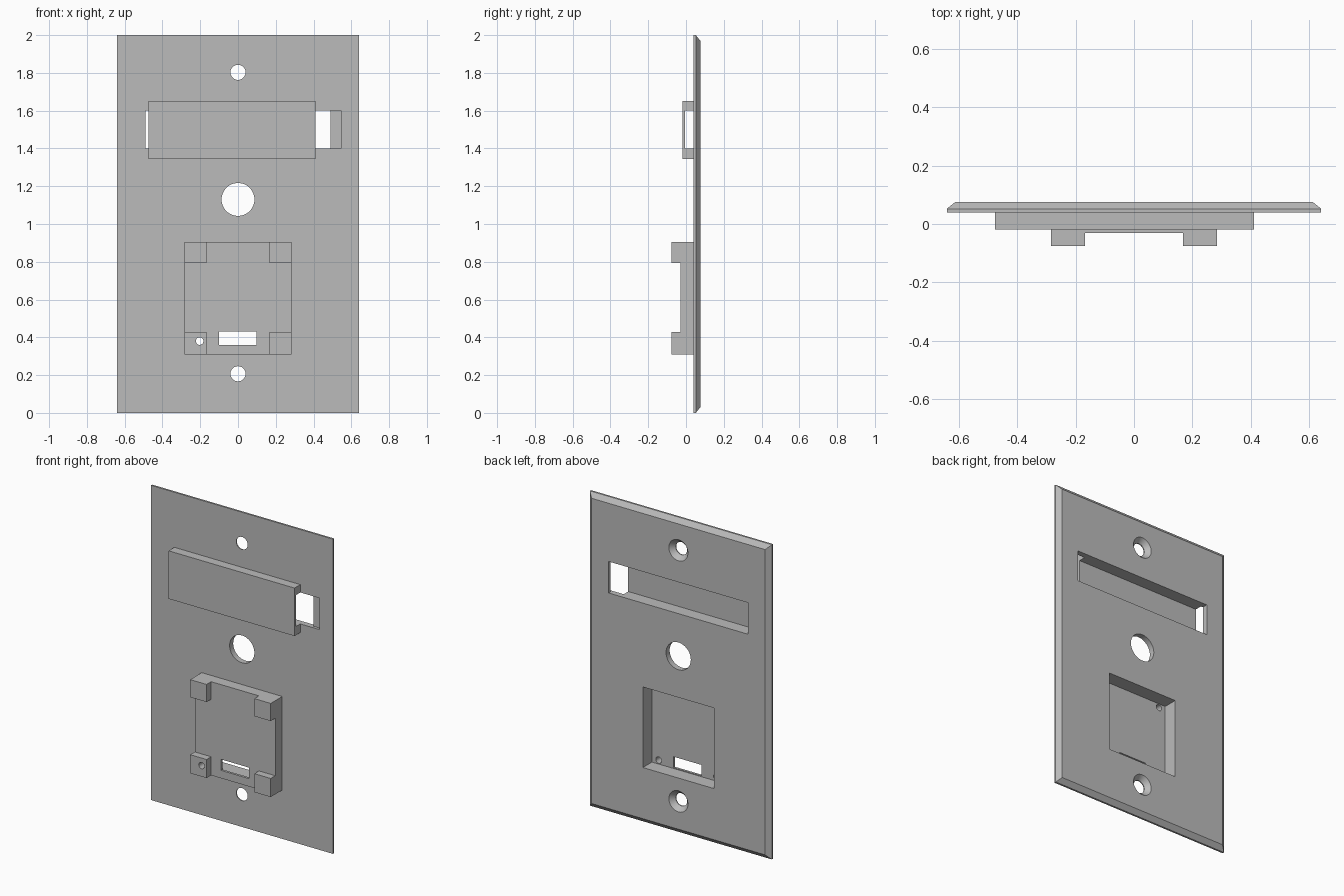
import bpy, bmesh, math
from mathutils import Matrix, Vector

cube = bpy.data.objects.get("Cube")
if cube:
    bpy.data.objects.remove(cube, do_unlink=True)

grey = bpy.data.materials.new("plain grey")
grey.use_nodes = True
grey.diffuse_color = (0.5, 0.5, 0.5, 1)
grey.node_tree.nodes["Principled BSDF"].inputs["Base Color"].default_value = (0.5, 0.5, 0.5, 1)

FRONT, RIM, BACK = 0.04, 0.052, 0.076


def to_object(name, bm):
    bmesh.ops.recalc_face_normals(bm, faces=bm.faces)
    mesh = bpy.data.meshes.new(name)
    bm.to_mesh(mesh)
    bm.free()
    mesh.materials.append(grey)
    obj = bpy.data.objects.new(name, mesh)
    bpy.context.collection.objects.link(obj)
    return obj


def box(name, x, y, z):
    bm = bmesh.new()
    spans = (x, y, z)
    mid = Vector([(a + b) / 2 for a, b in spans])
    size = [b - a for a, b in spans]
    bmesh.ops.create_cube(bm, size=1, matrix=Matrix.Translation(mid) @ Matrix.Diagonal((*size, 1)))
    return to_object(name, bm)


def drill(name, x, z, y, r_front, r_back=None):
    """Round cutter along y, optionally flared towards the back."""
    bm = bmesh.new()
    place = Matrix.Translation((x, (y[0] + y[1]) / 2, z)) @ Matrix.Rotation(math.pi / 2, 4, "X")
    bmesh.ops.create_cone(bm, cap_ends=True, segments=48, radius1=r_back or r_front,
                          radius2=r_front, depth=y[1] - y[0], matrix=place)
    return to_object(name, bm)


def combine(target, tool, operation):
    mod = target.modifiers.new(tool.name, "BOOLEAN")
    mod.object, mod.operation, mod.solver = tool, operation, "EXACT"
    bpy.context.view_layer.update()
    result = bpy.data.meshes.new_from_object(target.evaluated_get(bpy.context.evaluated_depsgraph_get()))
    target.modifiers.clear()
    target.data = result
    bpy.data.objects.remove(tool, do_unlink=True)


# Plate with a bevelled back edge
bm = bmesh.new()
rings = []
for y, inset in ((FRONT, 0), (RIM, 0), (BACK, 0.03)):
    w, h = 0.64 - inset, 1 - inset
    rings.append([bm.verts.new((sx * w, y, 1 + sz * h))
                  for sx, sz in ((-1, -1), (1, -1), (1, 1), (-1, 1))])
for a, b in zip(rings, rings[1:]):
    for i in range(4):
        j = (i + 1) % 4
        bm.faces.new((a[i], a[j], b[j], b[i]))
bm.faces.new(rings[0])
bm.faces.new(rings[-1])
plate = to_object("wall_plate", bm)

# Raised parts on the front
inside = 0.046
combine(plate, box("window_cover", (-0.475, 0.41), (-0.018, inside), (1.345, 1.65)), "UNION")
combine(plate, box("housing", (-0.283, 0.283), (-0.03, inside), (0.31, 0.905)), "UNION")
for x in ((-0.283, -0.168), (0.168, 0.283)):
    for z in ((0.31, 0.428), (0.793, 0.905)):
        combine(plate, box("corner_post", x, (-0.076, inside), z), "UNION")

# Window, with the slide channel running behind its cover
combine(plate, box("slide_channel", (-0.49, 0.545), (-0.005, 0.058), (1.4, 1.6)), "DIFFERENCE")
combine(plate, box("window_opening", (-0.49, 0.49), (0, 0.2), (1.4, 1.6)), "DIFFERENCE")

# Housing pocket, its slot and the holes in the corner posts
combine(plate, box("housing_pocket", (-0.25, 0.25), (-0.015, 0.2), (0.355, 0.867)), "DIFFERENCE")
combine(plate, box("slot", (-0.1, 0.097), (-0.2, 0), (0.36, 0.43)), "DIFFERENCE")
for x in (-0.203, 0.203):
    for z in (0.38, 0.842):
        through = x < 0 and z < 0.5
        combine(plate, drill("post_hole", x, z, (-0.2 if through else -0.06, 0), 0.02), "DIFFERENCE")

# Countersunk screw holes and the large middle hole
for z in (0.207, 1.803):
    combine(plate, drill("screw_hole", 0, z, (0, 0.06), 0.04), "DIFFERENCE")
    combine(plate, drill("countersink", 0, z, (0.046, BACK + 0.001), 0.04, 0.068), "DIFFERENCE")
combine(plate, drill("middle_hole", 0, 1.13, (0, 0.2), 0.087), "DIFFERENCE")

# Smooth hole walls, sharp edges elsewhere
bpy.ops.object.select_all(action="DESELECT")
plate.select_set(True)
bpy.context.view_layer.objects.active = plate
bpy.ops.object.shade_smooth_by_angle(angle=math.radians(30))
